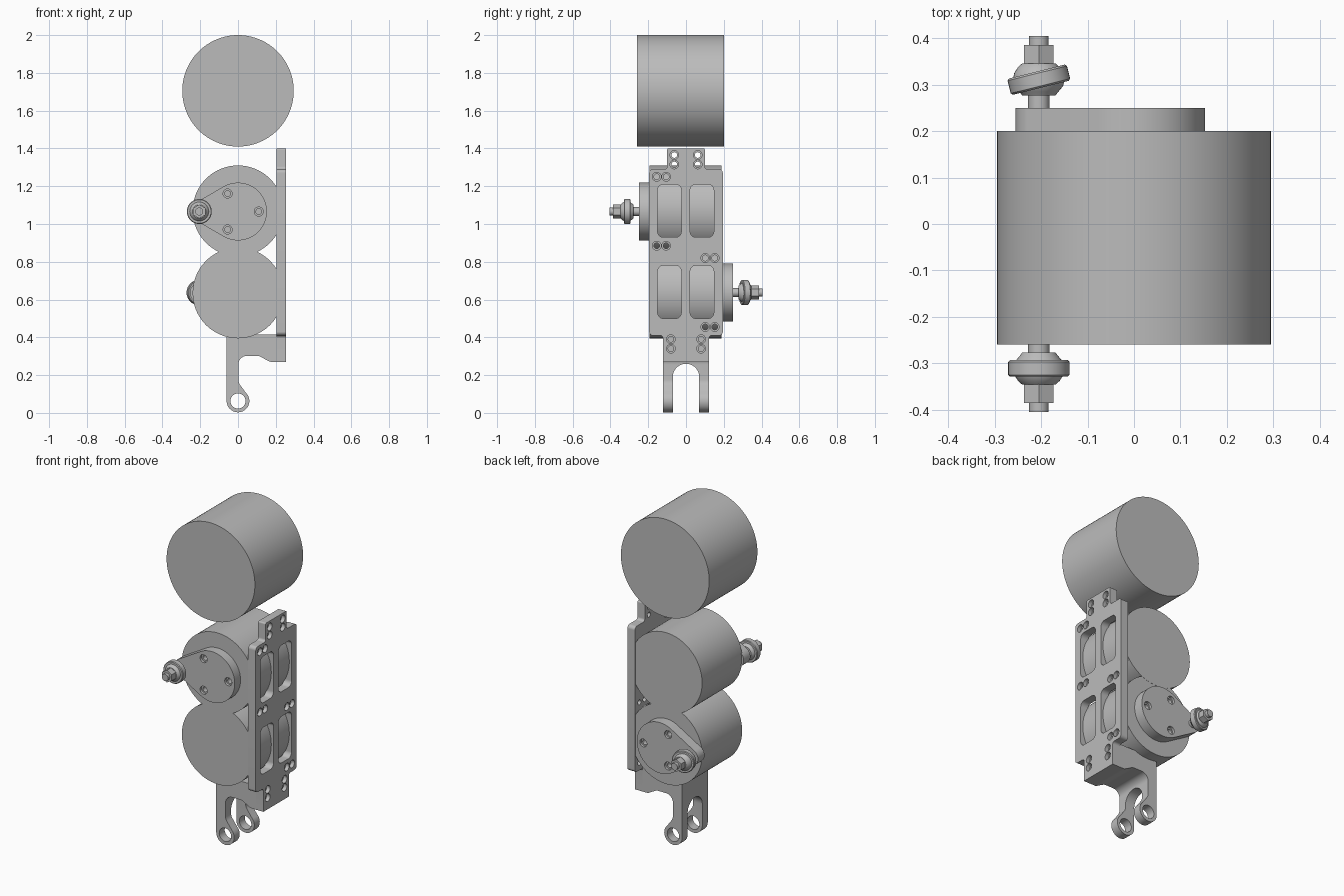
import bpy, bmesh
from math import pi, cos, sin, acos, radians
from mathutils import Vector, Matrix

if "Cube" in bpy.data.objects:
    bpy.data.objects.remove(bpy.data.objects["Cube"])

grey = bpy.data.materials.new("machined grey")
grey.use_nodes = True
grey.diffuse_color = (0.5, 0.5, 0.5, 1)
grey.node_tree.nodes["Principled BSDF"].inputs["Base Color"].default_value = (0.5, 0.5, 0.5, 1)


def arc(cx, cy, r, a0, a1, n=24):
    return [(cx + r * cos(a0 + (a1 - a0) * i / n), cy + r * sin(a0 + (a1 - a0) * i / n))
            for i in range(n + 1)]


def circle(cx, cy, r, n=32):
    return arc(cx, cy, r, 0, 2 * pi, n)[:-1]


def rounded(corners, steps=8):
    """Outline from (u, v, radius) corners, filleting each one."""
    out = []
    for i, (u, v, r) in enumerate(corners):
        p = Vector((u, v))
        if r == 0:
            out.append((u, v))
            continue
        a = (Vector(corners[i - 1][:2]) - p).normalized()
        b = (Vector(corners[(i + 1) % len(corners)][:2]) - p).normalized()
        half = acos(a.dot(b)) / 2
        reach = r * cos(half) / sin(half)
        centre = p + (a + b).normalized() * (r / sin(half))
        start, end = p + a * reach - centre, p + b * reach - centre
        for k in range(steps + 1):
            spoke = start + (end - start) * (k / steps)
            out.append(tuple(centre + spoke.normalized() * r))
    return out


def rect(u0, u1, v0, v1, r):
    return rounded([(u0, v0, r), (u1, v0, r), (u1, v1, r), (u0, v1, r)])


def finish(name, bm):
    bmesh.ops.recalc_face_normals(bm, faces=bm.faces)
    mesh = bpy.data.meshes.new(name)
    bm.to_mesh(mesh)
    bm.free()
    mesh.materials.append(grey)
    ob = bpy.data.objects.new(name, mesh)
    bpy.context.collection.objects.link(ob)
    return ob


def prism(name, outlines, axis, lo, hi):
    """Extrude outlines along x (outline in y, z) or y (outline in x, z)."""
    bm = bmesh.new()
    for pts in outlines:
        place = (lambda p: (lo, p[0], p[1])) if axis == "x" else (lambda p: (p[0], lo, p[1]))
        face = bm.faces.new([bm.verts.new(place(p)) for p in pts])
        top = bmesh.ops.extrude_face_region(bm, geom=[face])["geom"]
        step = (hi - lo, 0, 0) if axis == "x" else (0, hi - lo, 0)
        bmesh.ops.translate(bm, vec=step, verts=[g for g in top if isinstance(g, bmesh.types.BMVert)])
    return finish(name, bm)


def activate(ob):
    bpy.ops.object.select_all(action="DESELECT")
    ob.select_set(True)
    bpy.context.view_layer.objects.active = ob


def cut(ob, *cutters):
    activate(ob)
    for cutter in cutters:
        mod = ob.modifiers.new("cut", "BOOLEAN")
        mod.operation, mod.solver, mod.object = "DIFFERENCE", "EXACT", cutter
        bpy.ops.object.modifier_apply(modifier=mod.name)
        bpy.data.objects.remove(cutter)


def smooth(ob):
    activate(ob)
    bpy.ops.object.shade_smooth_by_angle(angle=radians(30))


def lathe(name, profile, closed=False, sides=40):
    """Turn (radius, y) points around the y axis."""
    bm = bmesh.new()
    verts = [bm.verts.new((r, y, 0)) for r, y in profile]
    pairs = list(zip(verts, verts[1:])) + ([(verts[-1], verts[0])] if closed else [])
    edges = [bm.edges.new(p) for p in pairs]
    bmesh.ops.spin(bm, geom=verts + edges, cent=(0, 0, 0), axis=(0, 1, 0),
                   angle=2 * pi, steps=sides, use_merge=True)
    bmesh.ops.remove_doubles(bm, verts=bm.verts, dist=0.0001)
    return finish(name, bm)


# Drums
UPPER, LOWER = 1.07, 0.635
smooth(prism("top_drum", [circle(0, 1.705, 0.295, 96)], "y", -0.26, 0.20))
smooth(prism("upper_motor", [circle(0, UPPER, 0.24, 96)], "y", -0.194, 0.189))
smooth(prism("lower_motor", [circle(0, LOWER, 0.24, 96)], "y", -0.193, 0.188))

# Side plate with tab, neck, windows and counterbored holes
half_outline = [(0.122, 0.295, 0), (0.122, 0.41, 0.015), (0.195, 0.41, 0.02),
                (0.195, 1.29, 0.02), (0.10, 1.29, 0.015), (0.10, 1.40, 0.008)]
outline = rounded(half_outline + [(-u, v, r) for u, v, r in reversed(half_outline)])
plate = prism("side_plate", [outline], "x", 0.205, 0.255)
windows = [rect(y, y + 0.125, z - 0.14, z + 0.14, 0.03)
           for y in (-0.15, 0.022) for z in (UPPER, LOWER + 0.005)]
holes = [(s * y, z) for s in (-1, 1) for y, z in
         ((0.062, 1.365), (0.062, 1.315), (0.08, 0.39), (0.08, 0.34))]
holes += [(y, z) for z in (1.25, 0.885) for y in (-0.155, -0.105)]
holes += [(y, z) for z in (0.82, 0.455) for y in (0.102, 0.152)]
cut(plate,
    prism("window_cutter", windows, "x", 0.1, 0.3),
    prism("bore_cutter", [circle(y, z, 0.023, 24) for y, z in holes], "x", 0.232, 0.3),
    prism("hole_cutter", [circle(y, z, 0.015, 24) for y, z in holes], "x", 0.1, 0.31))
smooth(plate)

# Fork bracket
eye = [(u, v, 0) for u, v in arc(0, 0.063, 0.06, pi, 2.25 * pi, 36)]
profile = rounded([(-0.06, 0.415, 0)] + eye +
                  [(0.002, 0.16, 0.05), (0.002, 0.302, 0.045), (0.11, 0.302, 0.04),
                   (0.17, 0.27, 0.03), (0.255, 0.27, 0), (0.255, 0.295, 0),
                   (0.205, 0.295, 0), (0.205, 0.415, 0)])
fork = prism("fork_bracket", [profile], "y", -0.122, 0.122)
slot = [(-0.07, -0.1), (0.07, -0.1)] + arc(0, 0.19, 0.07, 0, pi)
cut(fork, prism("slot_cutter", [slot], "x", -0.2, 0.4),
    prism("eye_cutter", [circle(0, 0.063, 0.04, 40)], "y", -0.3, 0.3))
smooth(fork)

# Crank arms with ball joints, one on the front and one on the back
BIG, SMALL, REACH = 0.153, 0.05, 0.205
stud_profile = [(0, 0.22), (0.023, 0.22), (0.023, 0.277), (0.036, 0.277), (0.042, 0.285),
                (0.052, 0.297), (0.056, 0.31), (0.053, 0.325), (0.045, 0.338),
                (0.036, 0.346), (0.021, 0.346), (0.021, 0.405), (0, 0.405)]
ring_profile = [(0.05, -0.018), (0.062, -0.018), (0.066, -0.014),
                (0.066, 0.014), (0.062, 0.018), (0.05, 0.018)]
for label, side, z, tilt in (("front", -1, UPPER - 0.004, 0), ("back", 1, LOWER + 0.002, 14)):
    a = acos((BIG - SMALL) / REACH)
    drop = arc(0, z, BIG, a - pi, pi - a, 64) + arc(-REACH, z, SMALL, pi - a, pi + a, 24)
    inner, outer = side * 0.187, side * 0.25
    arm = prism(label + "_crank_arm", [drop], "y", inner, outer)
    spots = [(0.11 * cos(k * 2 * pi / 3), z + 0.11 * sin(k * 2 * pi / 3)) for k in range(3)]
    cut(arm,
        prism("bore_cutter", [circle(u, v, 0.024, 24) for u, v in spots], "y", side * 0.235, side * 0.3),
        prism("hole_cutter", [circle(u, v, 0.015, 24) for u, v in spots], "y", side * 0.205, side * 0.31))
    smooth(arm)

    move = Matrix.Translation((-REACH, 0, z))
    stud = lathe(label + "_ball_stud", [(r, side * y) for r, y in stud_profile])
    stud.matrix_world = move
    smooth(stud)
    ring = lathe(label + "_joint_ring", ring_profile, closed=True)
    ring.matrix_world = (Matrix.Translation((-REACH, side * 0.311, z))
                         @ Matrix.Rotation(radians(tilt), 4, "Z"))
    smooth(ring)
    hexagon = arc(0, 0, 0.037, pi / 2, 2.5 * pi, 6)[:-1]
    nut = prism(label + "_hex_nut", [hexagon], "y", side * 0.344, side * 0.386)
    nut.matrix_world = move
